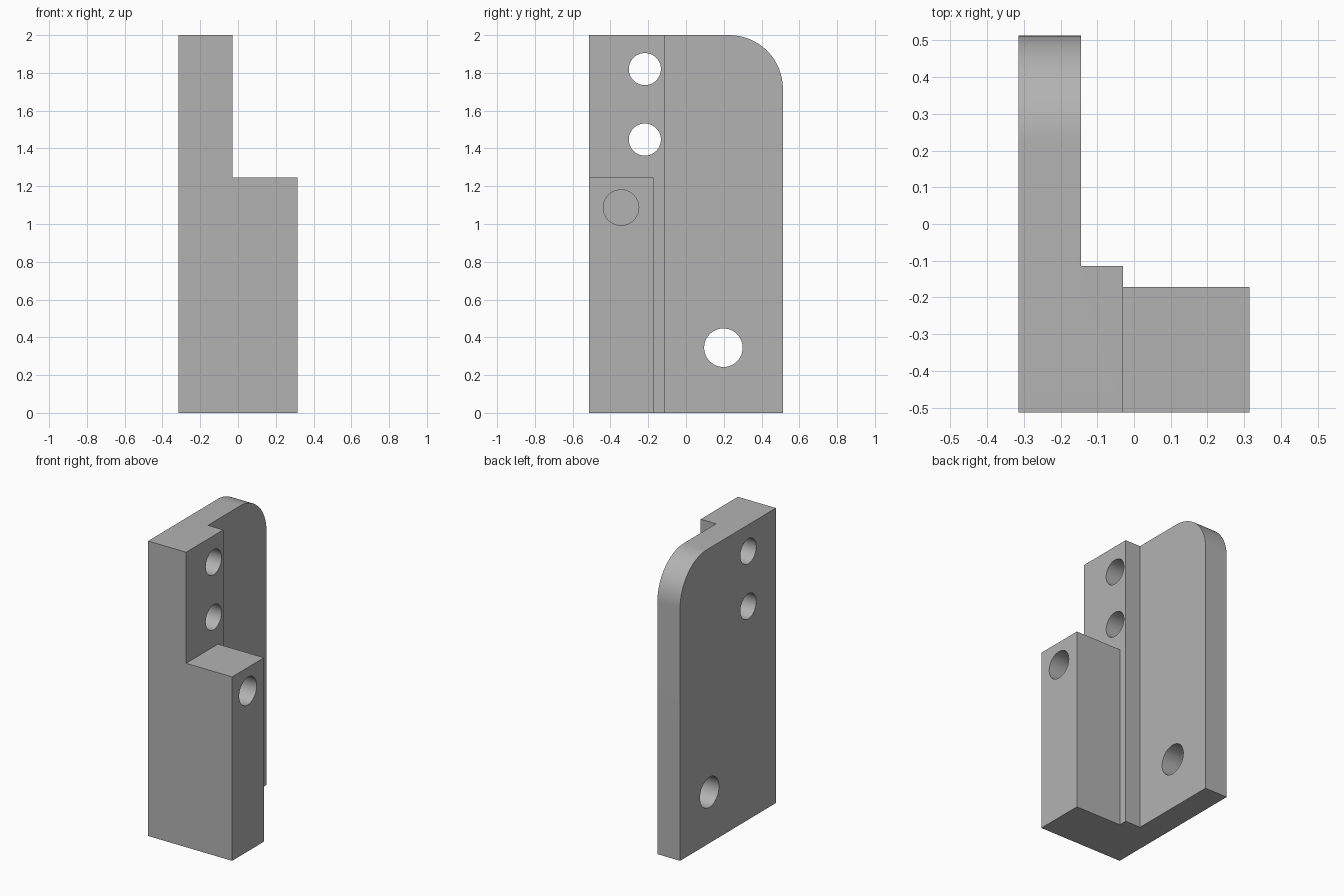
import bpy, bmesh
from math import sin, cos, pi
from mathutils import Vector

cube = bpy.data.objects.get("Cube")
if cube:
    bpy.data.objects.remove(cube, do_unlink=True)

grey = bpy.data.materials.new("plain grey")
grey.use_nodes = True
colour = (0.45, 0.45, 0.45, 1)
grey.diffuse_color = colour
grey.node_tree.nodes["Principled BSDF"].inputs["Base Color"].default_value = colour


def prism(name, points, direction):
    """Extrude a closed outline of 3D points along a direction."""
    bm = bmesh.new()
    face = bm.faces.new([bm.verts.new(p) for p in points])
    moved = bmesh.ops.extrude_face_region(bm, geom=[face])["geom"]
    verts = [v for v in moved if isinstance(v, bmesh.types.BMVert)]
    bmesh.ops.translate(bm, verts=verts, vec=Vector(direction))
    bmesh.ops.recalc_face_normals(bm, faces=bm.faces)
    mesh = bpy.data.meshes.new(name)
    bm.to_mesh(mesh)
    bm.free()
    mesh.materials.append(grey)
    obj = bpy.data.objects.new(name, mesh)
    bpy.context.collection.objects.link(obj)
    return obj


def arc(x, y, z, radius, turn, steps):
    """Points on an arc in the plane facing x."""
    return [(x, y + radius * cos(turn * i / steps), z + radius * sin(turn * i / steps))
            for i in range(steps + 1)]


def cut(body, cutter):
    cutter.hide_render = True
    mod = body.modifiers.new(cutter.name, "BOOLEAN")
    mod.operation = "DIFFERENCE"
    mod.solver = "EXACT"
    mod.object = cutter
    bpy.context.view_layer.objects.active = body
    bpy.ops.object.modifier_apply(modifier=mod.name)
    bpy.data.objects.remove(cutter, do_unlink=True)


# Full-height bracket: back plate, stepped rib and front block
left, right, front, back = -0.315, 0.315, -0.513, 0.513
plate, rib = -0.145, -0.03
plan = [(left, front), (right, front), (right, -0.172), (rib, -0.172),
        (rib, -0.115), (plate, -0.115), (plate, back), (left, back)]
body = prism("stepped_bracket", [(x, y, 0) for x, y in plan], (0, 0, 2))

# Lower the front block
cut(body, prism("block_step", [(rib, -1, 1.247), (1, -1, 1.247), (1, 0, 1.247),
                               (rib, 0, 1.247)], (0, 0, 1)))

# Round the upper back corner
r = 0.285
corner = arc(-1, back - r, 2 - r, r, pi / 2, 24)
outside = [(-1, back - r, 2.2), (-1, back + 0.2, 2.2), (-1, back + 0.2, 2 - r)]
cut(body, prism("corner_round", corner + outside, (2, 0, 0)))

# Mounting holes; the one in the block is blind
holes = [("upper_hole", -1, -0.218, 1.82, 0.085),
         ("middle_hole", -1, -0.218, 1.447, 0.085),
         ("lower_hole", -1, 0.198, 0.345, 0.102),
         ("block_hole", rib, -0.344, 1.087, 0.094)]
for name, x, y, z, radius in holes:
    cut(body, prism(name, arc(x, y, z, radius, 2 * pi, 48)[:-1], (2, 0, 0)))

# Smooth only the curved walls
bpy.ops.object.select_all(action="DESELECT")
body.select_set(True)
bpy.context.view_layer.objects.active = body
bpy.ops.object.shade_smooth_by_angle(angle=pi / 6)
